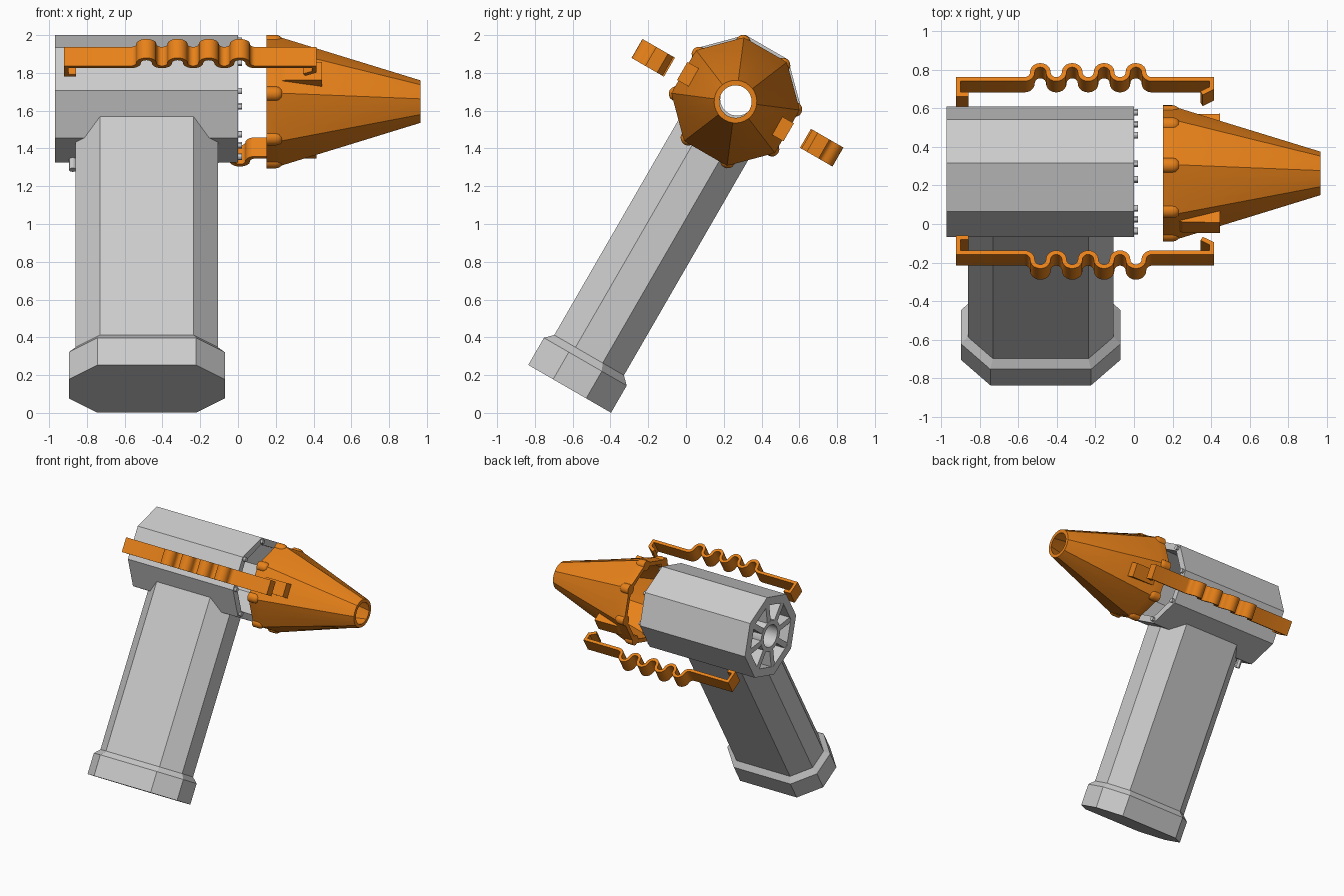
import bpy, bmesh
from math import sin, cos, pi, radians
from mathutils import Matrix

if "Cube" in bpy.data.objects:
    bpy.data.objects.remove(bpy.data.objects["Cube"])

# Everything is built upright along x, then tilted 30 degrees with this frame
FRAME = Matrix.Translation((0, 0.262, 1.648)) @ Matrix.Rotation(radians(-30), 4, 'X')
BODY_Z = 0.018
CORNERS = [radians(22.5 + 45 * k) for k in range(8)]

orange = bpy.data.materials.new("orange")
orange.diffuse_color = (0.80, 0.22, 0.01, 1)
orange.use_nodes = True
orange.node_tree.nodes["Principled BSDF"].inputs["Base Color"].default_value = orange.diffuse_color


def finish(name, bm, mat=None, local=Matrix(), solid=0, smooth=True):
    bmesh.ops.recalc_face_normals(bm, faces=bm.faces)
    me = bpy.data.meshes.new(name)
    bm.to_mesh(me)
    bm.free()
    ob = bpy.data.objects.new(name, me)
    bpy.context.collection.objects.link(ob)
    if mat:
        me.materials.append(mat)
    ob.matrix_world = FRAME @ local
    bpy.ops.object.select_all(action='DESELECT')
    ob.select_set(True)
    bpy.context.view_layer.objects.active = ob
    if solid:
        mod = ob.modifiers.new("thickness", 'SOLIDIFY')
        mod.thickness = solid
        mod.offset = 0
        mod.use_even_offset = True
        bpy.ops.object.modifier_apply(modifier=mod.name)
    if smooth:
        bpy.ops.object.shade_smooth_by_angle(angle=radians(30))
    return ob


def loft(bm, rings, wrap=False, caps=True):
    vs = [[bm.verts.new(p) for p in r] for r in rings]
    pairs = list(zip(vs, vs[1:])) + ([(vs[-1], vs[0])] if wrap else [])
    for a, b in pairs:
        for i in range(len(a)):
            j = (i + 1) % len(a)
            bm.faces.new((a[i], a[j], b[j], b[i]))
    if caps and not wrap:
        bm.faces.new(vs[0])
        bm.faces.new(vs[-1])
    return vs


def circle(x, r, n=16, y=0, z=0):
    return [(x, y + r * cos(2 * pi * k / n), z + r * sin(2 * pi * k / n)) for k in range(n)]


def octagon(x, r, z=0):
    return [(x, r * cos(a), z + r * sin(a)) for a in CORNERS]


# Motor housing: hollow octagonal tube
bm = bmesh.new()
loft(bm, [octagon(-0.97, .34, BODY_Z), octagon(0, .34, BODY_Z),
          octagon(0, .285, BODY_Z), octagon(-0.97, .27, BODY_Z)], wrap=True)
finish("housing", bm, smooth=False)

# Rear grille: hub ring and eight spokes
bm = bmesh.new()
loft(bm, [circle(x, r, 32, z=BODY_Z) for x, r in
          ((-.97, .125), (-.8, .125), (-.8, .09), (-.97, .09))], wrap=True)
for a in CORNERS:
    m = (Matrix.Translation((-.887, 0, BODY_Z)) @ Matrix.Rotation(a, 4, 'X')
         @ Matrix.Translation((0, .2, 0)) @ Matrix.Diagonal((.16, .17, .045, 1)))
    bmesh.ops.create_cube(bm, size=1, matrix=m)
finish("rear_grille", bm)

# Small screws on the front rim
bm = bmesh.new()
for a in CORNERS:
    y, z = .31 * cos(a), .31 * sin(a) + BODY_Z
    loft(bm, [circle(-.01, .017, 12, y, z), circle(.02, .017, 12, y, z)])
finish("front_screws", bm)

# Button under the housing, behind the grip
bm = bmesh.new()
bmesh.ops.create_cone(bm, cap_ends=True, segments=12, radius1=.02, radius2=.02, depth=.08,
                      matrix=Matrix.Translation((-.875, .1, -.32)))
finish("rear_button", bm)


# Grip with its wider foot
def chamfered(hx, hy, c, zf):
    pts = [(hx - c, -hy), (hx, c - hy), (hx, hy - c), (hx - c, hy),
           (c - hx, hy), (-hx, hy - c), (-hx, c - hy), (c - hx, -hy)]
    return [(x - .483, y, zf(y)) for x, y in pts]


bm = bmesh.new()
vs = loft(bm, [chamfered(.413, .253, .152, lambda y: -1.756),
               chamfered(.413, .253, .152, lambda y: -1.59),
               chamfered(.377, .213, .13, lambda y: -1.55),
               chamfered(.377, .213, .13, lambda y: -.20 if abs(y) > .15 else -.28)], caps=False)
bm.faces.new(vs[0])
t = vs[-1]
for q in ((7, 0, 1, 6), (6, 1, 2, 5), (5, 2, 3, 4)):
    bm.faces.new([t[i] for i in q])
finish("grip", bm, smooth=False)


# Nozzle: octagonal base blending into a round tip, hollow
def oct_ring(x, r, n=4):
    c = octagon(x, r)
    return [tuple(p + (q - p) * i / n for p, q in zip(c[k], c[(k + 1) % 8]))
            for k in range(8) for i in range(n)]


def round_ring(x, r):
    return [(x, r * cos(pi / 8 + 2 * pi * k / 32), r * sin(pi / 8 + 2 * pi * k / 32))
            for k in range(32)]


bm = bmesh.new()
loft(bm, [oct_ring(.15, .343), oct_ring(.225, .343), round_ring(.965, .113),
          round_ring(.965, .086), oct_ring(.225, .308), oct_ring(.15, .308)], wrap=True)
finish("nozzle", bm, orange)

# Rounded screw bosses at the nozzle corners
bm = bmesh.new()
for a in CORNERS:
    y, z = .316 * cos(a), .316 * sin(a)
    prof = [(.15, .04)] + [(.2 + .04 * sin(t), .04 * cos(t)) for t in (0, .4, .8, 1.15, 1.45)]
    loft(bm, [circle(x, r, 16, y, z) for x, r in prof])
finish("nozzle_bosses", bm, orange)

# Catch lugs on both sides of the nozzle
bm = bmesh.new()
for s in (1, -1):
    prof = [(.2, .30), (.25, .322), (.445, .325), (.445, .235)]
    loft(bm, [[(x, s * y, z) for x, y in prof] for z in (-.055, .055)])
finish("catch_lugs", bm, orange, smooth=False)

# Spring clips: bent strip with four waves, one per side
FLAT, R = .508, .165 / 4
MID = FLAT + .043
path = [(-.858, .418), (-.91, .418), (-.91, FLAT)]
quarter = [pi / 2 * i / 5 for i in range(6)]
half = [pi * i / 10 for i in range(1, 10)]
path.append((-.485 - 2 * R, FLAT))
for i in range(4):
    c = -.485 + .165 * i
    path += [(c - 2 * R + R * sin(a), FLAT + R * (1 - cos(a))) for a in quarter[1:]]
    path += [(c - R * cos(a), MID + R * sin(a)) for a in half]
    path += [(c + 2 * R - R * cos(a), FLAT + R * (1 - sin(a))) for a in quarter]
path += [(.403, FLAT), (.403, .455), (.35, .425)]

for name, turn in (("right_clip", 0), ("left_clip", pi)):
    bm = bmesh.new()
    rows = [[bm.verts.new((x, y, z)) for z in (-.041, .075)] for x, y in path]
    for a, b in zip(rows, rows[1:]):
        bm.faces.new((a[0], a[1], b[1], b[0]))
    finish(name, bm, orange, Matrix.Translation((0, .012, 0)) @ Matrix.Rotation(turn, 4, 'X'),
           solid=.024)
